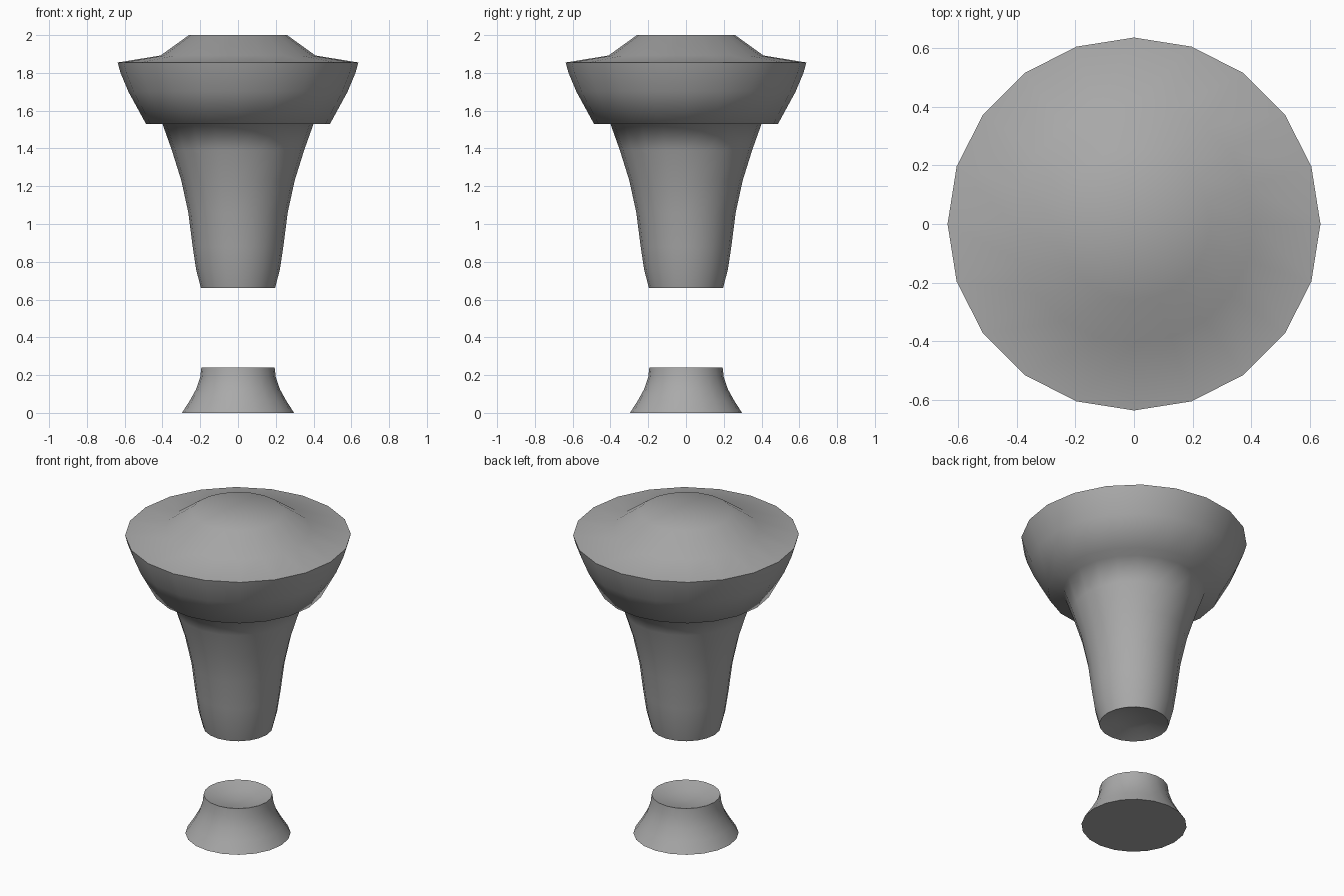
import bpy
import bmesh
import math

SIDES = 20

if "Cube" in bpy.data.objects:
    bpy.data.objects.remove(bpy.data.objects["Cube"])

grey = bpy.data.materials.new("mid grey")
grey.use_nodes = True
colour = (0.4, 0.4, 0.4, 1)
grey.diffuse_color = colour
grey.node_tree.nodes["Principled BSDF"].inputs["Base Color"].default_value = colour


def lathe(name, profile):
    """Turn a (radius, z) profile, running bottom to top, around the z axis."""
    bm = bmesh.new()
    verts = [bm.verts.new((r, 0, z)) for r, z in profile]
    edges = [bm.edges.new(pair) for pair in zip(verts, verts[1:])]
    bmesh.ops.spin(bm, geom=verts + edges, cent=(0, 0, 0), axis=(0, 0, 1),
                   angle=math.tau, steps=SIDES, use_duplicate=False)
    bmesh.ops.remove_doubles(bm, verts=bm.verts, dist=0.0005)
    bmesh.ops.recalc_face_normals(bm, faces=bm.faces)
    mesh = bpy.data.meshes.new(name)
    bm.to_mesh(mesh)
    bm.free()
    mesh.materials.append(grey)
    obj = bpy.data.objects.new(name, mesh)
    bpy.context.collection.objects.link(obj)
    bpy.ops.object.select_all(action="DESELECT")
    obj.select_set(True)
    bpy.context.view_layer.objects.active = obj
    bpy.ops.object.shade_smooth_by_angle(angle=math.radians(80))
    return obj


# Flared foot with a shallow dish in its top
lathe("foot", [(0, 0), (0.297, 0), (0.255, 0.065), (0.222, 0.125),
               (0.2, 0.19), (0.194, 0.24), (0.1, 0.215), (0, 0.205)])

# Tapered stem, widening into the overhanging head and its raised crown
lathe("stem_and_head", [(0, 0.7), (0.1, 0.69), (0.196, 0.66),
                        (0.222, 0.76), (0.24, 0.88), (0.263, 1.06),
                        (0.3, 1.23), (0.35, 1.39), (0.4, 1.53),
                        (0.487, 1.53), (0.58, 1.7), (0.622, 1.8),
                        (0.637, 1.855), (0.41, 1.892), (0.26, 2), (0, 2)])
